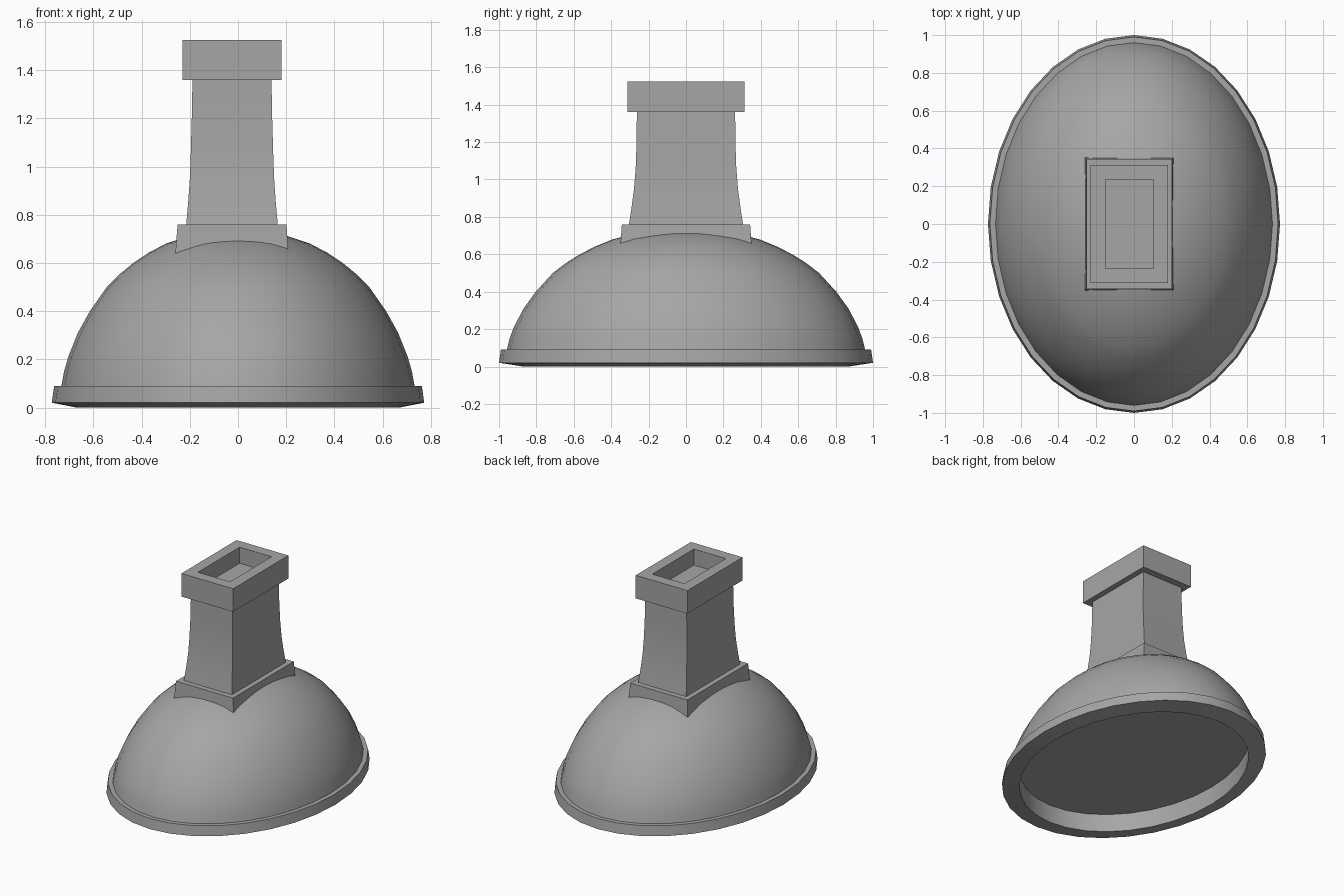
import bpy, bmesh, math

if "Cube" in bpy.data.objects:
    bpy.data.objects.remove(bpy.data.objects["Cube"], do_unlink=True)

grey = bpy.data.materials.new("stone_grey")
grey.use_nodes = True
grey.diffuse_color = (0.38, 0.38, 0.38, 1)
grey.node_tree.nodes["Principled BSDF"].inputs["Base Color"].default_value = (0.38, 0.38, 0.38, 1)

SEGMENTS = 32


def loft(name, rings, cap_start=True, cap_end=True, closed=False, smooth_angle=None):
    """Skin a list of point rings into one object."""
    bm = bmesh.new()
    loops = [[bm.verts.new(p) for p in ring] for ring in rings]
    pairs = list(zip(loops, loops[1:]))
    if closed:
        pairs.append((loops[-1], loops[0]))
    for a, b in pairs:
        n = len(a)
        for i in range(n):
            j = (i + 1) % n
            bm.faces.new((a[i], a[j], b[j], b[i]))
    if cap_start:
        bm.faces.new(loops[0][::-1])
    if cap_end:
        bm.faces.new(loops[-1])
    bmesh.ops.recalc_face_normals(bm, faces=bm.faces)
    mesh = bpy.data.meshes.new(name)
    bm.to_mesh(mesh)
    bm.free()
    mesh.materials.append(grey)
    obj = bpy.data.objects.new(name, mesh)
    bpy.context.collection.objects.link(obj)
    if smooth_angle:
        bpy.ops.object.select_all(action='DESELECT')
        obj.select_set(True)
        bpy.context.view_layer.objects.active = obj
        bpy.ops.object.shade_smooth_by_angle(angle=math.radians(smooth_angle))
    return obj


def oval(rx, ry, z):
    steps = [2 * math.pi * i / SEGMENTS for i in range(SEGMENTS)]
    return [(rx * math.cos(t), ry * math.sin(t), z) for t in steps]


def rectangle(hx, hy, z, cx=-0.025):
    return [(cx + sx * hx, sy * hy, z) for sx, sy in ((-1, -1), (1, -1), (1, 1), (-1, 1))]


# Rounded dome, oval in plan
dome_profile = [(0.735, 0.08), (0.722, 0.15), (0.705, 0.21), (0.665, 0.31), (0.615, 0.4),
                (0.545, 0.5), (0.49, 0.555), (0.435, 0.6), (0.37, 0.643), (0.3, 0.68),
                (0.2, 0.714), (0.1, 0.731), (0.02, 0.735)]
loft("dome", [oval(r, r * 1.306, z) for r, z in dome_profile], cap_start=False, smooth_angle=40)

# Rim band, underside ring, recess wall and recess ceiling
rim_profile = [(0.73, 0.96, 0.09), (0.763, 0.99, 0.09), (0.773, 1.0, 0.02),
               (0.67, 0.87, 0.0), (0.67, 0.87, 0.13)]
loft("rim", [oval(*p) for p in rim_profile], cap_start=False, smooth_angle=15)

# Plinth where the chimney meets the dome
loft("chimney_plinth", [rectangle(0.238, 0.354, 0.6), rectangle(0.226, 0.343, 0.76)])

# Shaft with a gentle flare at the foot
shaft_profile = [(0.19, 0.305, 0.76), (0.182, 0.291, 0.85), (0.175, 0.278, 0.95),
                 (0.171, 0.269, 1.06), (0.167, 0.264, 1.2), (0.164, 0.263, 1.36)]
loft("chimney_shaft", [rectangle(*p) for p in shaft_profile], smooth_angle=30)

# Square-edged cap with a sunken opening
cap_profile = [(0.205, 0.312, 1.36), (0.205, 0.312, 1.525),
               (0.127, 0.235, 1.525), (0.127, 0.235, 1.41)]
loft("chimney_cap", [rectangle(*p) for p in cap_profile])
